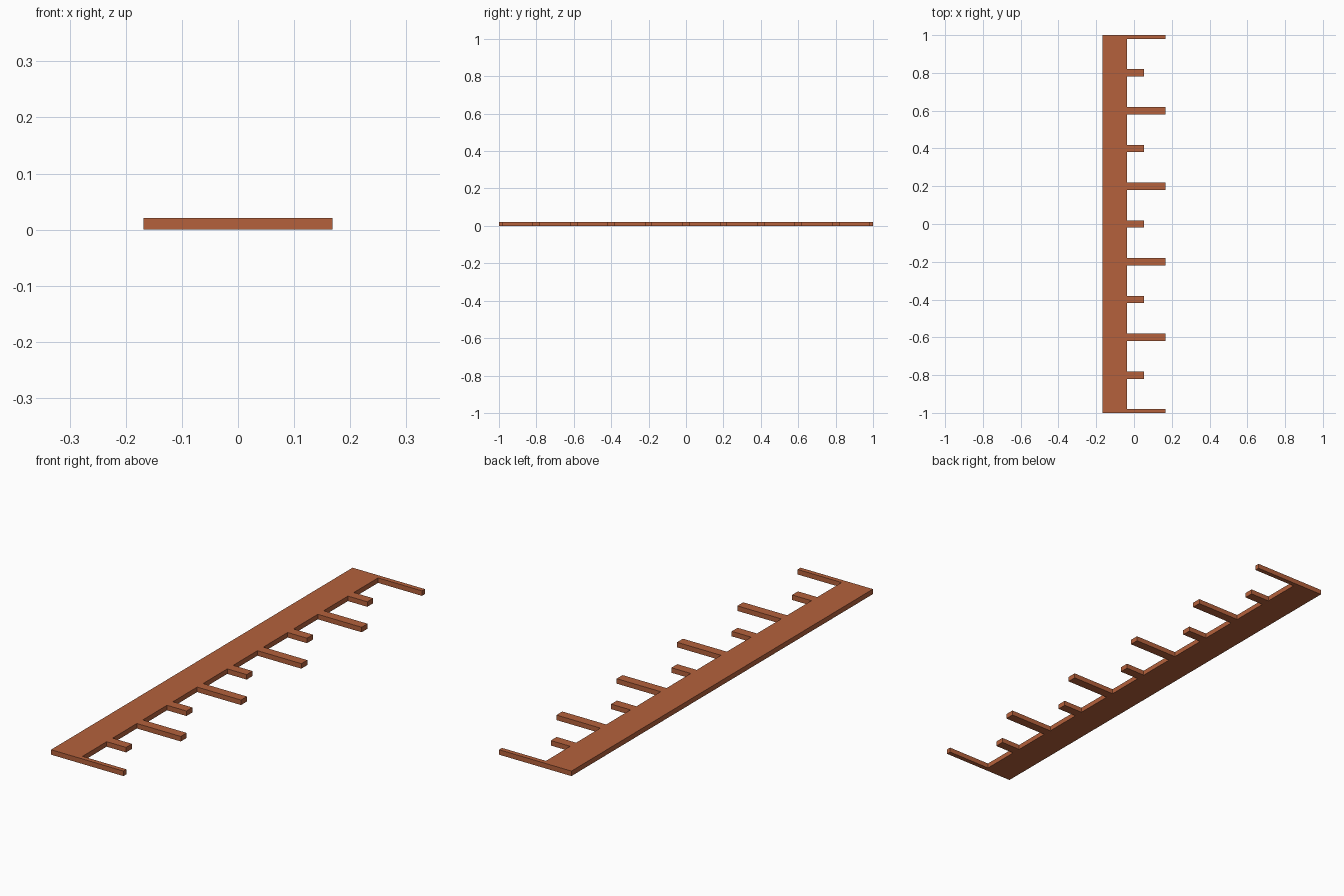
import bpy
import bmesh

if "Cube" in bpy.data.objects:
    bpy.data.objects.remove(bpy.data.objects["Cube"])

X_BACK, X_SPINE, X_SHORT, X_LONG = -0.168, -0.036, 0.054, 0.168
HALF_TOOTH, THICK = 0.0195, 0.021

# Comb outline: straight back edge, then alternating long and short teeth
outline = [(X_BACK, 1.0), (X_BACK, -1.0)]
for i in range(11):
    yc = -1.0 + 0.2 * i
    tip = X_LONG if i % 2 == 0 else X_SHORT
    y0 = max(yc - HALF_TOOTH, -1.0)
    y1 = min(yc + HALF_TOOTH, 1.0)
    if i > 0:
        outline.append((X_SPINE, y0))
    outline += [(tip, y0), (tip, y1)]
    if i < 10:
        outline.append((X_SPINE, y1))

# Extrude the outline into a flat plate
bm = bmesh.new()
face = bm.faces.new([bm.verts.new((x, y, 0)) for x, y in outline])
ext = bmesh.ops.extrude_face_region(bm, geom=[face], use_keep_orig=True)
top = [v for v in ext["geom"] if isinstance(v, bmesh.types.BMVert)]
bmesh.ops.translate(bm, verts=top, vec=(0, 0, THICK))
bmesh.ops.recalc_face_normals(bm, faces=bm.faces[:])

mesh = bpy.data.meshes.new("toothed_strip")
bm.to_mesh(mesh)
bm.free()
strip = bpy.data.objects.new("toothed_strip", mesh)
bpy.context.collection.objects.link(strip)

# Terracotta colour
mat = bpy.data.materials.new("terracotta")
mat.diffuse_color = (0.46, 0.12, 0.045, 1)
mat.use_nodes = True
mat.node_tree.nodes["Principled BSDF"].inputs["Base Color"].default_value = mat.diffuse_color
mesh.materials.append(mat)
